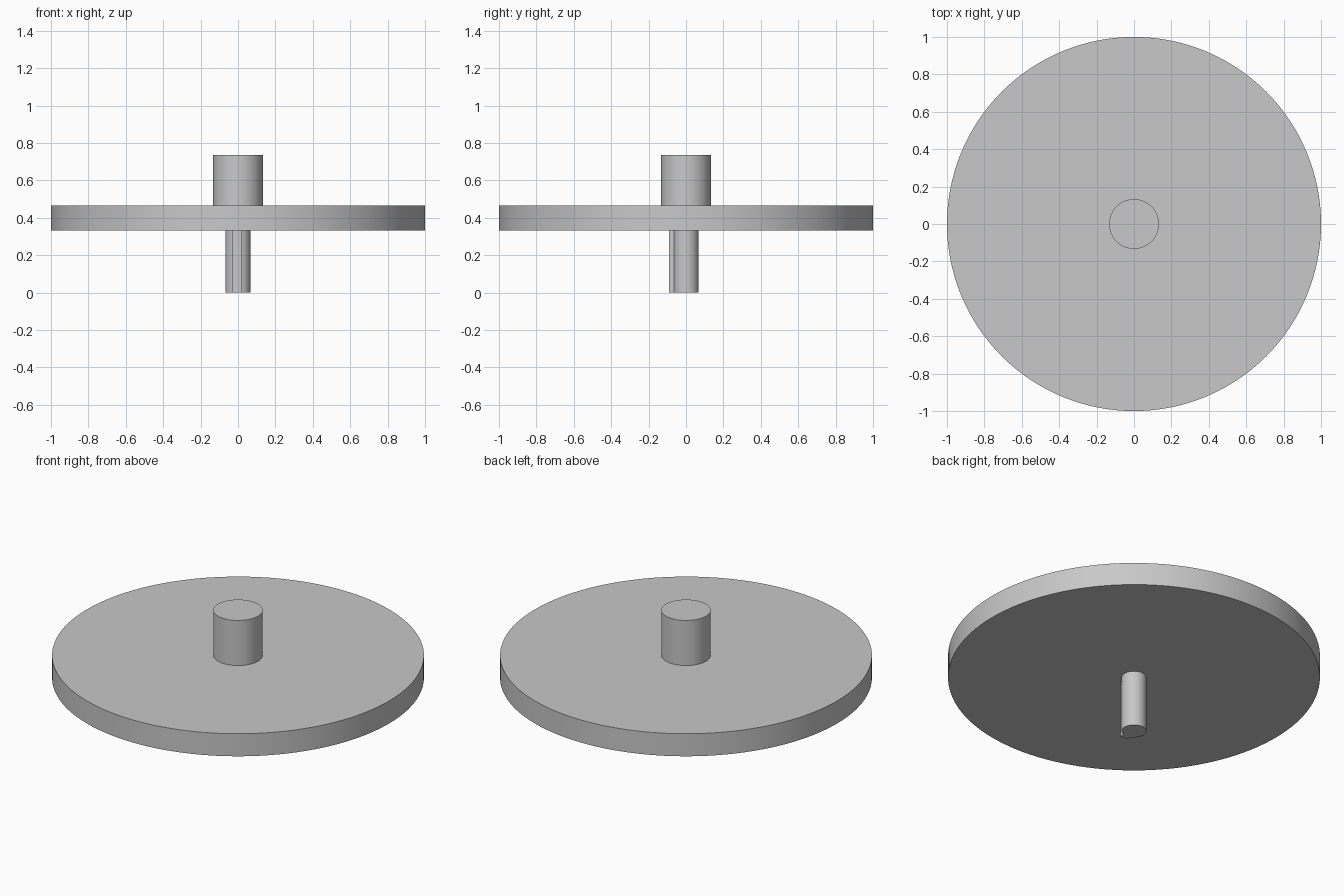
import bpy

cube = bpy.data.objects.get("Cube")
if cube:
    bpy.data.objects.remove(cube, do_unlink=True)

# Plain grey material shared by all parts
grey = bpy.data.materials.new("plain_grey")
grey.use_nodes = True
colour = (0.58, 0.58, 0.58, 1)
grey.diffuse_color = colour
grey.node_tree.nodes["Principled BSDF"].inputs["Base Color"].default_value = colour


def cylinder(name, radius, bottom, top, sides):
    bpy.ops.mesh.primitive_cylinder_add(
        vertices=sides, radius=radius, depth=top - bottom,
        location=(0, 0, (bottom + top) / 2))
    part = bpy.context.object
    part.name = name
    part.data.materials.append(grey)
    bpy.ops.object.shade_smooth_by_angle()
    return part


def box(name, low, high):
    bpy.ops.mesh.primitive_cube_add(
        size=1, location=[(a + b) / 2 for a, b in zip(low, high)])
    part = bpy.context.object
    part.name = name
    part.scale = [b - a for a, b in zip(low, high)]
    bpy.ops.object.transform_apply(location=False, rotation=False, scale=True)
    part.data.materials.append(grey)
    return part


# Wide wheel disc with a hub above and a shaft below
cylinder("disc", 1.0, 0.333, 0.467, 128)
cylinder("hub", 0.133, 0.467, 0.735, 64)
shaft = cylinder("shaft", 0.067, 0.0, 0.333, 64)

# Key rib along the front of the shaft, fused into it
key = box("shaft_key", (-0.03, -0.09, 0.0), (0.02, -0.03, 0.333))
key.hide_render = True
key.hide_viewport = True
fuse = shaft.modifiers.new("fuse_key", "BOOLEAN")
fuse.operation = "UNION"
fuse.solver = "EXACT"
fuse.object = key
